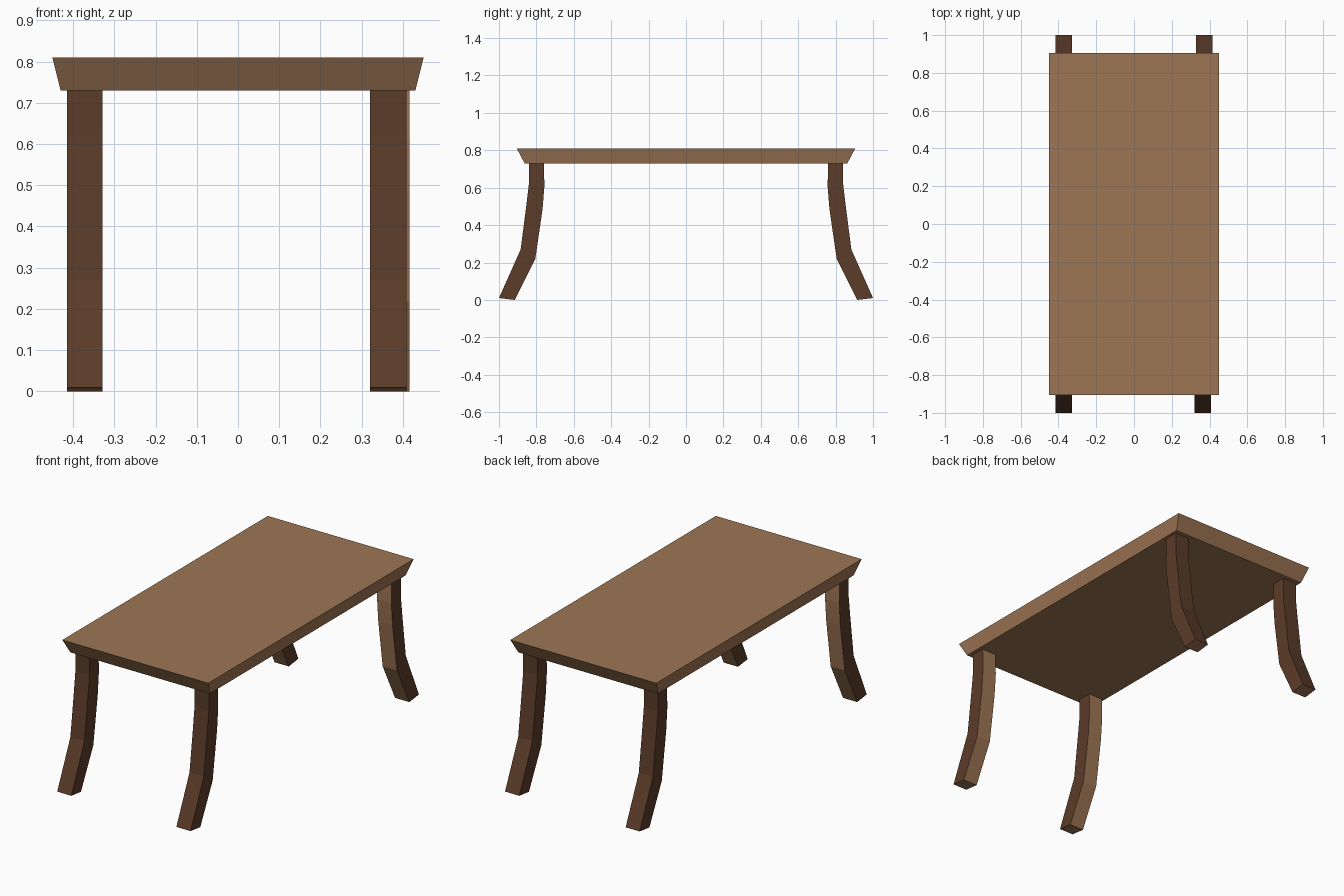
import bpy
import bmesh

if "Cube" in bpy.data.objects:
    bpy.data.objects.remove(bpy.data.objects["Cube"])


def material(name, rgb):
    m = bpy.data.materials.new(name)
    m.diffuse_color = (*rgb, 1.0)
    m.use_nodes = True
    m.node_tree.nodes["Principled BSDF"].inputs["Base Color"].default_value = m.diffuse_color
    return m


light_wood = material("light wood", (0.34, 0.18, 0.09))
dark_wood = material("dark wood", (0.103, 0.045, 0.022))


def finish(name, bm, mats):
    bmesh.ops.recalc_face_normals(bm, faces=bm.faces)
    mesh = bpy.data.meshes.new(name)
    bm.to_mesh(mesh)
    bm.free()
    for m in mats:
        mesh.materials.append(m)
    obj = bpy.data.objects.new(name, mesh)
    bpy.context.collection.objects.link(obj)
    return obj


# Table top: slab with edges sloping in towards the underside
bm = bmesh.new()
bmesh.ops.create_cube(bm, size=1)
for v in bm.verts:
    upper = v.co.z > 0
    v.co.x *= 0.90 if upper else 0.86
    v.co.y *= 1.81 if upper else 1.725
    v.co.z = 0.81 if upper else 0.73
finish("table_top", bm, [light_wood])

# Legs: square section swept outwards, as (outer y, outer z, inner y, inner z)
RINGS = [(0.84, 0.73, 0.76, 0.73),
         (0.84, 0.62, 0.757, 0.61),
         (0.855, 0.495, 0.767, 0.485),
         (0.884, 0.27, 0.806, 0.218),
         (1.0, 0.01, 0.915, 0.0)]


def leg(name, x0, x1, side):
    bm = bmesh.new()
    rings = [[bm.verts.new((x, side * y, z)) for x, y, z in
              ((x0, yo, zo), (x1, yo, zo), (x1, yi, zi), (x0, yi, zi))]
             for yo, zo, yi, zi in RINGS]
    for a, b in zip(rings, rings[1:]):
        for i in range(4):
            j = (i + 1) % 4
            f = bm.faces.new((a[i], a[j], b[j], b[i]))
            # the inward-facing side is lighter
            f.material_index = 1 if i == 2 else 0
    bm.faces.new(rings[0])
    bm.faces.new(rings[-1]).material_index = 1
    finish(name, bm, [dark_wood, light_wood])


leg("front_left_leg", -0.415, -0.328, -1)
leg("front_right_leg", 0.32, 0.408, -1)
leg("back_left_leg", -0.415, -0.328, 1)
leg("back_right_leg", 0.328, 0.416, 1)
